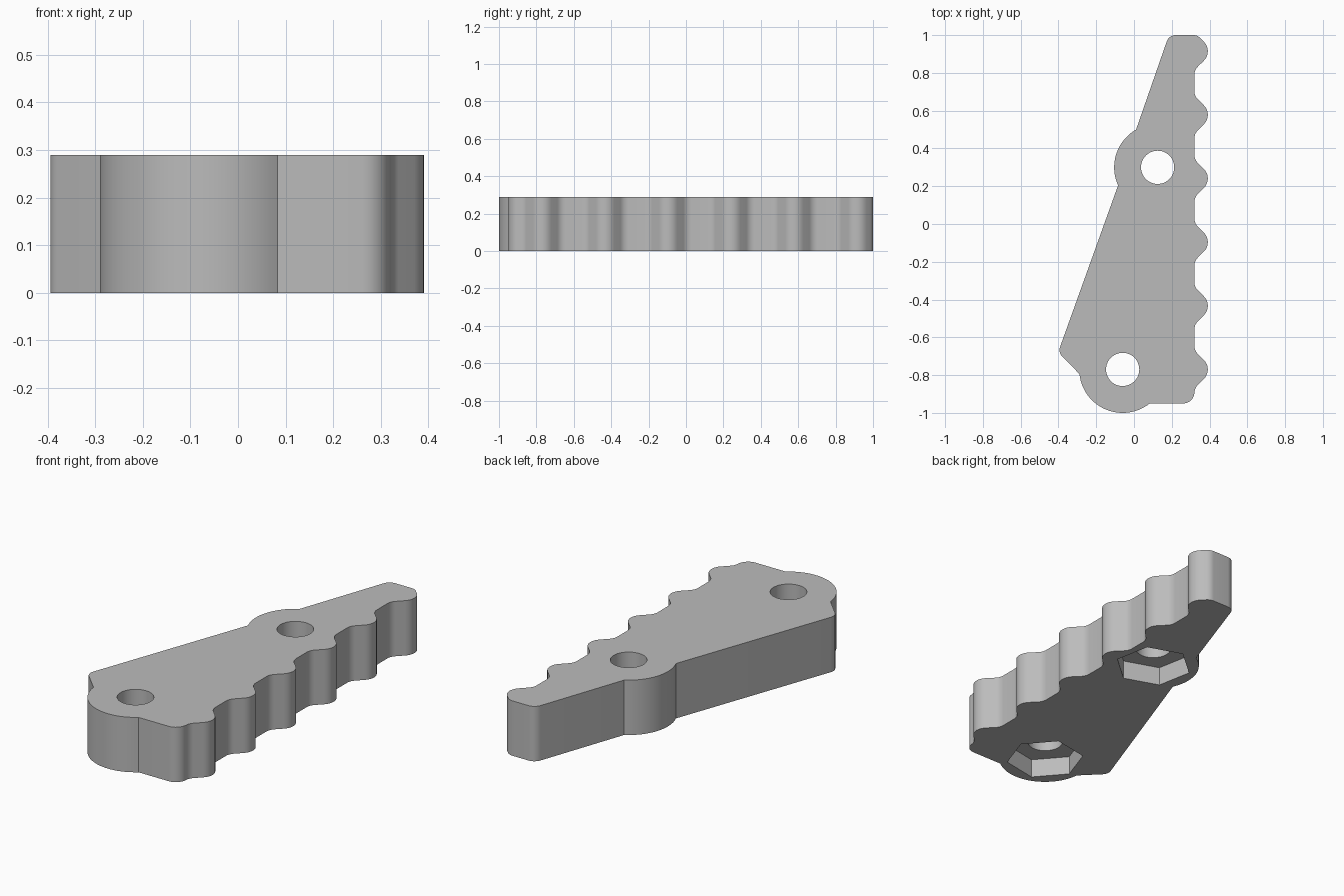
import bpy, bmesh, math
from mathutils import Vector

cube = bpy.data.objects.get("Cube")
if cube:
    bpy.data.objects.remove(cube, do_unlink=True)

THICK = 0.29
REAR, FRONT = (0.125, 0.3), (-0.06, -0.77)   # bolt hole centres
BOSS_R, HOLE_R, NUT_R, NUT_DEPTH = 0.23, 0.088, 0.193, 0.1


def arc(centre, start, end, steps=28):
    """Points along a boss rim, angles in degrees."""
    angles = [math.radians(start + (end - start) * i / steps) for i in range(steps + 1)]
    return [(centre[0] + BOSS_R * math.cos(a), centre[1] + BOSS_R * math.sin(a), 0)
            for a in angles]


def rounded(points, steps=8):
    """Replace each (x, y, radius) corner by a fillet; radius 0 stays sharp."""
    out = []
    for i, (x, y, r) in enumerate(points):
        p = Vector((x, y))
        if r == 0:
            out.append(p)
            continue
        u = (Vector(points[i - 1][:2]) - p).normalized()
        v = (Vector(points[(i + 1) % len(points)][:2]) - p).normalized()
        half = u.angle(v) / 2
        c = p + (u + v).normalized() * (r / math.sin(half))
        t = r / math.tan(half)
        a, b = p + u * t - c, p + v * t - c
        total = a.angle(b)
        for k in range(steps + 1):
            f = k / steps
            out.append(c + (a * math.sin((1 - f) * total) + b * math.sin(f * total))
                       / math.sin(total))
    return out


def prism(name, outline, z0, z1):
    bm = bmesh.new()
    face = bm.faces.new([bm.verts.new((p[0], p[1], z0)) for p in outline])
    res = bmesh.ops.extrude_face_region(bm, geom=[face])
    top = [g for g in res["geom"] if isinstance(g, bmesh.types.BMVert)]
    bmesh.ops.translate(bm, verts=top, vec=(0, 0, z1 - z0))
    bmesh.ops.recalc_face_normals(bm, faces=bm.faces)
    mesh = bpy.data.meshes.new(name)
    bm.to_mesh(mesh)
    bm.free()
    obj = bpy.data.objects.new(name, mesh)
    bpy.context.collection.objects.link(obj)
    return obj


def ring(centre, radius, sides, turn=0):
    angles = [math.radians(turn) + math.tau * i / sides for i in range(sides)]
    return [(centre[0] + radius * math.cos(a), centre[1] + radius * math.sin(a))
            for a in angles]


# Outline, counter-clockwise: tapered side with bosses, then the toothed side
outline = [(0.185, 1, 0.05)]
outline += arc(REAR, 119.7, 204.5)
outline += [(-0.402, -0.68, 0.05)]
outline += arc(FRONT, 186, 308.5)
outline += [(0.32, -0.95, 0.06)]
for k in range(6):
    y = -0.77 + 0.337 * k
    outline += [(0.32, y - 0.1, 0.06), (0.42, y, 0.07)]
    if k < 5:
        outline.append((0.32, y + 0.1, 0.06))
outline.append((0.335, 1, 0.05))
body = prism("toothed_plate", rounded(outline), 0, THICK)

# Bolt holes and hexagonal nut pockets underneath
for label, centre, turn in (("rear", REAR, 40.7), ("front", FRONT, 10.7)):
    for part, shape, top in (("hole", ring(centre, HOLE_R, 48), THICK + 0.1),
                             ("nut_pocket", ring(centre, NUT_R, 6, turn), NUT_DEPTH)):
        cutter = prism(f"{label}_{part}_cutter", shape, -0.1, top)
        cutter.hide_render = True
        mod = body.modifiers.new(part, "BOOLEAN")
        mod.operation, mod.solver, mod.object = "DIFFERENCE", "EXACT", cutter
        bpy.context.view_layer.objects.active = body
        bpy.ops.object.modifier_apply(modifier=mod.name)
        bpy.data.objects.remove(cutter, do_unlink=True)

# Grey material and sharp-edged smooth shading
grey = bpy.data.materials.new("plain_grey")
grey.use_nodes = True
colour = (0.5, 0.5, 0.5, 1)
grey.diffuse_color = colour
grey.node_tree.nodes["Principled BSDF"].inputs["Base Color"].default_value = colour
body.data.materials.clear()
body.data.materials.append(grey)
bpy.ops.object.select_all(action="DESELECT")
body.select_set(True)
bpy.context.view_layer.objects.active = body
bpy.ops.object.shade_smooth_by_angle(angle=math.radians(30))
